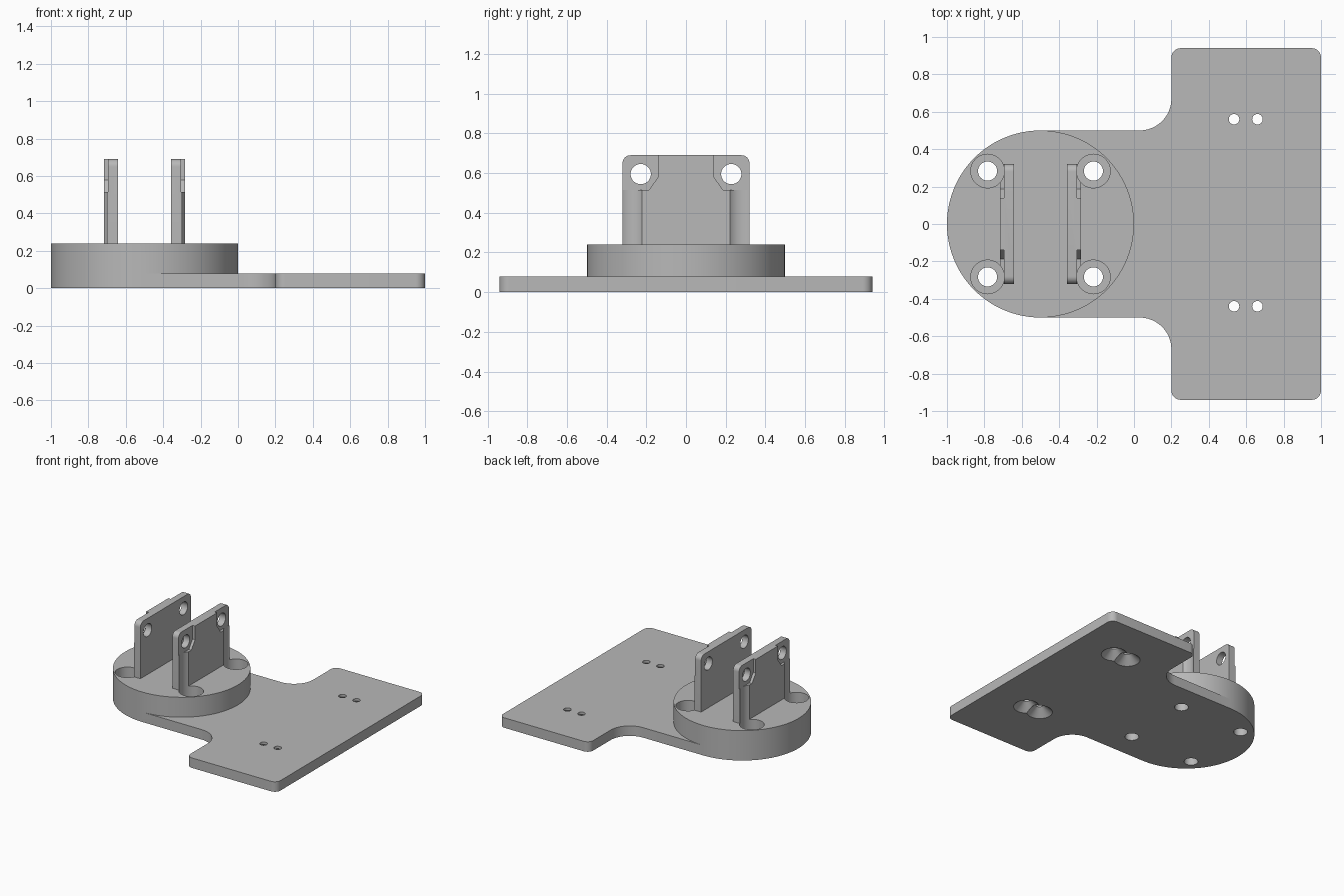
import bpy, bmesh, math
from mathutils import Matrix, Vector

cube = bpy.data.objects.get("Cube")
if cube:
    bpy.data.objects.remove(cube, do_unlink=True)

grey = bpy.data.materials.new("plain grey")
grey.use_nodes = True
grey.diffuse_color = (0.48, 0.48, 0.48, 1)
grey.node_tree.nodes["Principled BSDF"].inputs["Base Color"].default_value = grey.diffuse_color

DISC_X, DISC_R, DISC_TOP = -0.5, 0.5, 0.24
PLATE_TOP = 0.08
BOLT = 0.283            # bolt offset from the disc centre in x and y
SHELF = 0.515           # height of the relief shelf on the uprights
INNER, OUTER = 0.142, 0.217   # upright faces, measured from the disc centre


def add(name, bm):
    bmesh.ops.recalc_face_normals(bm, faces=bm.faces)
    mesh = bpy.data.meshes.new(name)
    bm.to_mesh(mesh)
    bm.free()
    obj = bpy.data.objects.new(name, mesh)
    bpy.context.collection.objects.link(obj)
    return obj


def prism(name, points, low, high, axis="z"):
    bm = bmesh.new()
    place = (lambda a, b: (a, b, low)) if axis == "z" else (lambda a, b: (low, a, b))
    face = bm.faces.new([bm.verts.new(place(a, b)) for a, b in points])
    top = bmesh.ops.extrude_face_region(bm, geom=[face])["geom"]
    step = Vector((0, 0, high - low)) if axis == "z" else Vector((high - low, 0, 0))
    bmesh.ops.translate(bm, vec=step, verts=[v for v in top if isinstance(v, bmesh.types.BMVert)])
    return add(name, bm)


def rod(name, centre, r1, r2, length, axis="z", sides=48):
    bm = bmesh.new()
    turn = Matrix.Rotation(math.pi / 2, 4, "Y") if axis == "x" else Matrix()
    bmesh.ops.create_cone(bm, cap_ends=True, segments=sides, radius1=r1, radius2=r2,
                          depth=length, matrix=Matrix.Translation(centre) @ turn)
    return add(name, bm)


def combine(obj, other, operation="DIFFERENCE"):
    mod = obj.modifiers.new("shape", "BOOLEAN")
    mod.operation, mod.solver, mod.object = operation, "EXACT", other
    bpy.context.view_layer.objects.active = obj
    bpy.ops.object.modifier_apply(modifier=mod.name)
    bpy.data.objects.remove(other, do_unlink=True)


def arc(cx, cy, r, start, end, n=12):
    angles = [math.radians(start + (end - start) * i / n) for i in range(n + 1)]
    return [(cx + r * math.cos(a), cy + r * math.sin(a)) for a in angles]


def finish(obj):
    obj.data.materials.clear()
    obj.data.materials.append(grey)
    bpy.ops.object.select_all(action="DESELECT")
    obj.select_set(True)
    bpy.context.view_layer.objects.active = obj
    bpy.ops.object.shade_smooth_by_angle(angle=math.radians(30))


def bolt_bore(sx, sy):
    # Wide bore that clears the bolt head and bites into the upright above it
    z = (PLATE_TOP + SHELF) / 2
    return rod("bore", (DISC_X + sx * BOLT, sy * BOLT, z), 0.09, 0.09, SHELF - PLATE_TOP)


# T-shaped plate with filleted neck, joined to the round base
half = [(DISC_X, DISC_R)] + arc(0.03, 0.67, 0.17, -90, 0)
half += arc(0.25, 0.89, 0.05, 180, 90) + arc(0.95, 0.89, 0.05, 90, 0)
base = prism("mounting_base", half + [(x, -y) for x, y in reversed(half)], 0, PLATE_TOP)
disc = rod("disc", (DISC_X, 0, DISC_TOP / 2), DISC_R, DISC_R, DISC_TOP, sides=96)
combine(base, disc, "UNION")

# Counterbored bolt holes in the round base
for sx in (-1, 1):
    for sy in (-1, 1):
        combine(base, bolt_bore(sx, sy))
        combine(base, rod("hole", (DISC_X + sx * BOLT, sy * BOLT, 0.1), 0.051, 0.051, 0.4))

# Screw hole pairs in the plate, countersunk from below
for x in (0.535, 0.66):
    for y in (-0.44, 0.56):
        combine(base, rod("hole", (x, y, 0.05), 0.028, 0.028, 0.2, sides=32))
        combine(base, rod("countersink", (x, y, 0.025), 0.106, 0.028, 0.07))
finish(base)

# Two uprights with pivot holes and relieved outer faces
outline = [(-0.32, DISC_TOP), (0.32, DISC_TOP)]
outline += arc(0.28, 0.65, 0.04, 0, 90, 8) + arc(-0.28, 0.65, 0.04, 90, 180, 8)
relief = [(0.14, 0.8), (0.14, 0.58), (0.187, SHELF), (0.4, SHELF), (0.4, 0.8)]
for side, sx in (("right", -1), ("left", 1)):
    low, high = sorted((DISC_X + sx * INNER, DISC_X + sx * OUTER))
    upright = prism(side + "_upright", outline, low, high, "x")
    cut_low, cut_high = sorted((DISC_X + sx * 0.195, DISC_X + sx * 0.3))
    for sy in (-1, 1):
        combine(upright, bolt_bore(sx, sy))
        pocket = [(y * sy, z) for y, z in relief]
        combine(upright, prism("relief", pocket, cut_low, cut_high, "x"))
        pivot = ((low + high) / 2, sy * 0.228, 0.595)
        combine(upright, rod("pivot", pivot, 0.051, 0.051, 0.3, "x"))
    finish(upright)
